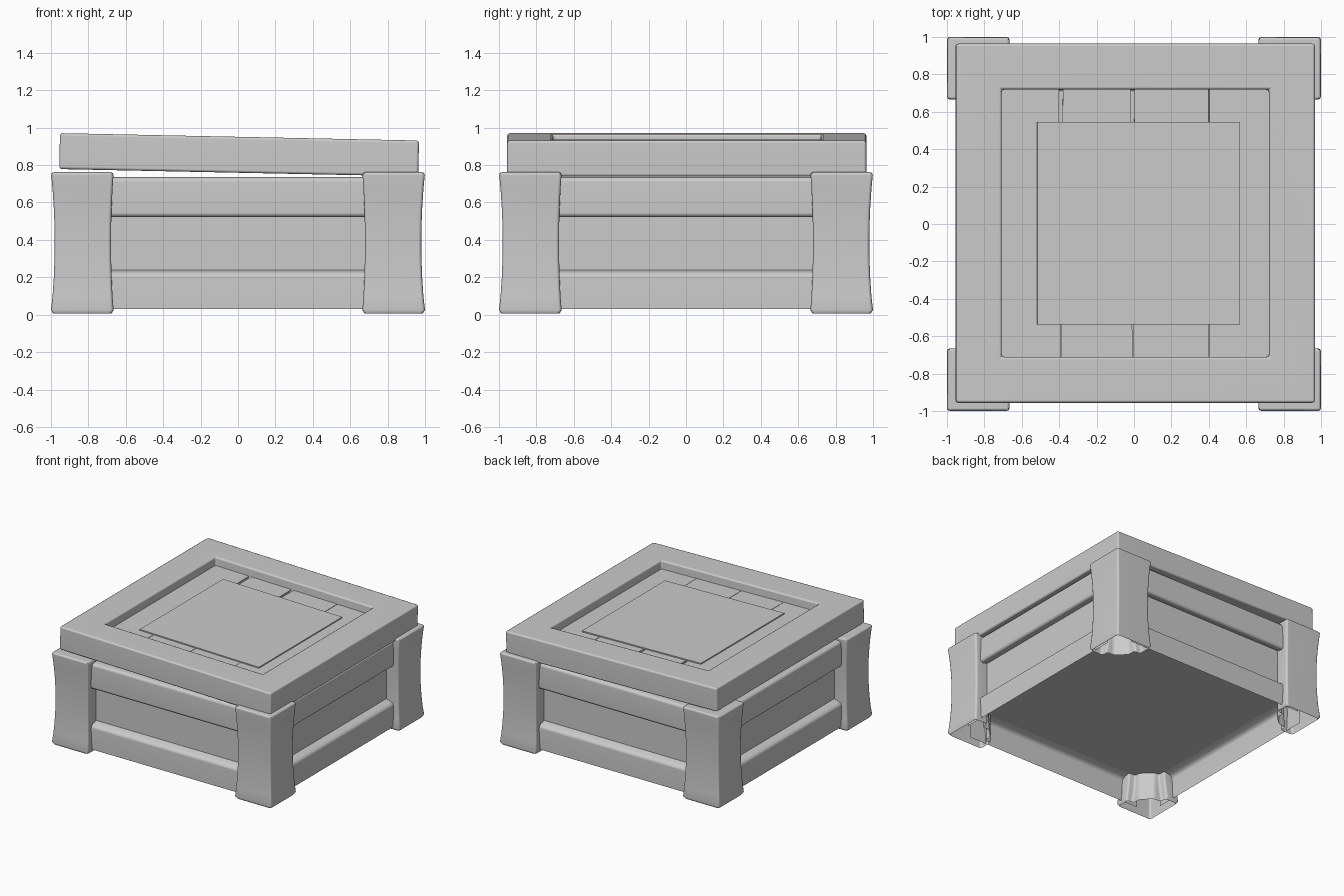
import bpy, bmesh, math
from mathutils import Matrix, Vector

cube = bpy.data.objects.get("Cube")
if cube:
    bpy.data.objects.remove(cube, do_unlink=True)

grey = bpy.data.materials.new("plain_grey")
grey.use_nodes = True
colour = (0.6, 0.6, 0.6, 1)
grey.diffuse_color = colour
grey.node_tree.nodes["Principled BSDF"].inputs["Base Color"].default_value = colour


def finish(bm, name, bevel=0, matrix=None):
    """Round the hard edges and turn the bmesh into a smooth-shaded object."""
    bmesh.ops.recalc_face_normals(bm, faces=bm.faces)
    if bevel:
        hard = [e for e in bm.edges if len(e.link_faces) == 2
                and e.calc_face_angle() > 0.7]
        bmesh.ops.bevel(bm, geom=hard, offset=bevel, segments=2,
                        profile=0.5, affect='EDGES', clamp_overlap=True)
    mesh = bpy.data.meshes.new(name)
    bm.to_mesh(mesh)
    bm.free()
    mesh.materials.append(grey)
    obj = bpy.data.objects.new(name, mesh)
    bpy.context.collection.objects.link(obj)
    if matrix:
        obj.matrix_world = matrix
    bpy.ops.object.select_all(action='DESELECT')
    obj.select_set(True)
    bpy.context.view_layer.objects.active = obj
    bpy.ops.object.shade_smooth_by_angle(angle=math.radians(50))
    weighted = obj.modifiers.new("flat_face_normals", 'WEIGHTED_NORMAL')
    weighted.keep_sharp = True


def loft(bm, rings, closed):
    """Skin consecutive rings of points."""
    rows = [[bm.verts.new(p) for p in ring] for ring in rings]
    for a, b in zip(rows, rows[1:]):
        n = len(a)
        for i in range(n if closed else n - 1):
            j = (i + 1) % n
            bm.faces.new((a[i], a[j], b[j], b[i]))
    return rows


# Corner posts: waisted hollow columns, stepped inside and open underneath
def corner_post(sx, sy, name):
    bottom, top, width, arm, steps = 0.006, 0.762, 0.335, 0.12, 8
    rings = []
    for k in range(steps + 1):
        t = 2 * k / steps - 1
        waist = 0.02 * (1 - t * t)
        lo, hi = 1 - width + waist * 0.7, 1 - waist
        near, mid, far = hi - arm, lo + 0.145, lo + 0.06
        half = [(lo, hi), (lo, near), (far, near), (far, mid)]
        outline = [(hi, hi)] + half + [(y, x) for x, y in reversed(half)]
        z = bottom + (top - bottom) * k / steps
        rings.append([(sx * x, sy * y, z) for x, y in outline])
    # slightly drawn-in foot
    middle = 1 - width / 2
    foot = [(sx * (middle + 0.93 * (sx * x - middle)),
             sy * (middle + 0.93 * (sy * y - middle)), z) for x, y, z in rings[0]]
    rings[0] = [(x, y, bottom + 0.018) for x, y, z in rings[0]]
    bm = bmesh.new()
    rows = loft(bm, [foot] + rings, True)
    bm.faces.new(rows[-1])
    finish(bm, name, 0.016)


for sx, side in ((1, "left"), (-1, "right")):
    for sy, end in ((-1, "front"), (1, "back")):
        corner_post(sx, sy, f"{end}_{side}_post")

# Side walls: lower rail, recessed panel and upper rail in one profile
profile = [(0.942, 0.03), (0.942, 0.2), (0.933, 0.218), (0.915, 0.23),
           (0.873, 0.24), (0.873, 0.535), (0.917, 0.522), (0.935, 0.528),
           (0.942, 0.545), (0.942, 0.71), (0.935, 0.728), (0.917, 0.735),
           (0.82, 0.735), (0.82, 0.24)]
for k, side in enumerate(("front", "left", "back", "right")):
    bm = bmesh.new()
    loft(bm, [[(x, -d, z) for d, z in profile] for x in (-0.82, 0.82)], False)
    finish(bm, f"{side}_wall", matrix=Matrix.Rotation(k * math.pi / 2, 4, 'Z'))

# Floor, set up inside the open base
bm = bmesh.new()
bmesh.ops.create_grid(bm, x_segments=1, y_segments=1, size=0.873,
                      matrix=Matrix.Translation((0, 0, 0.24)))
finish(bm, "floor")

# Lid frame: tilted slab with a sunken middle
tilt = Matrix.Translation((0.006, 0.004, 0.855)) @ Matrix.Rotation(0.0205, 4, 'Y')
half, lid_top, sunk = 0.96, 0.096, 0.08
bm = bmesh.new()
bmesh.ops.create_cube(bm, size=1, matrix=Matrix.Diagonal((2 * half, 2 * half, 2 * lid_top, 1)))
bm.normal_update()
top_face = next(f for f in bm.faces if f.normal.z > 0.9)
bmesh.ops.inset_region(bm, faces=[top_face], thickness=half - 0.715, use_even_offset=True)
sunken = bmesh.ops.extrude_discrete_faces(bm, faces=[top_face])["faces"][0]
bmesh.ops.translate(bm, verts=sunken.verts, vec=Vector((0, 0, -sunk)))
finish(bm, "lid_frame", 0.014, tilt)


def plate(name, back, front, y, z0, z1):
    """Thin board whose long edges may run slightly askew."""
    bm = bmesh.new()
    base = [(front[0], -y), (front[1], -y), (back[1], y), (back[0], y)]
    rows = loft(bm, [[(a, b, z) for a, b in base] for z in (z0, z1)], True)
    bm.faces.new(rows[0])
    bm.faces.new(rows[1])
    finish(bm, name, matrix=tilt)


# Lid planks, with gaps that widen toward the back
bed = lid_top - sunk
gaps = [(-0.715, 0, 0), (-0.398, 0.011, 0.001), (-0.014, 0.01, 0.001),
        (0.394, 0.002, 0.001), (0.715, 0, 0)]
for k, (a, b) in enumerate(zip(gaps, gaps[1:])):
    plate(f"lid_plank_{k + 1}", (a[0] + a[1], b[0] - b[1]),
          (a[0] + a[2], b[0] - b[2]), 0.715, bed - 0.004, bed + 0.012)

# Square centre panel resting on the planks
edges = (-0.524, 0.559)
plate("lid_centre_panel", edges, edges, 0.541, bed + 0.01, bed + 0.021)
